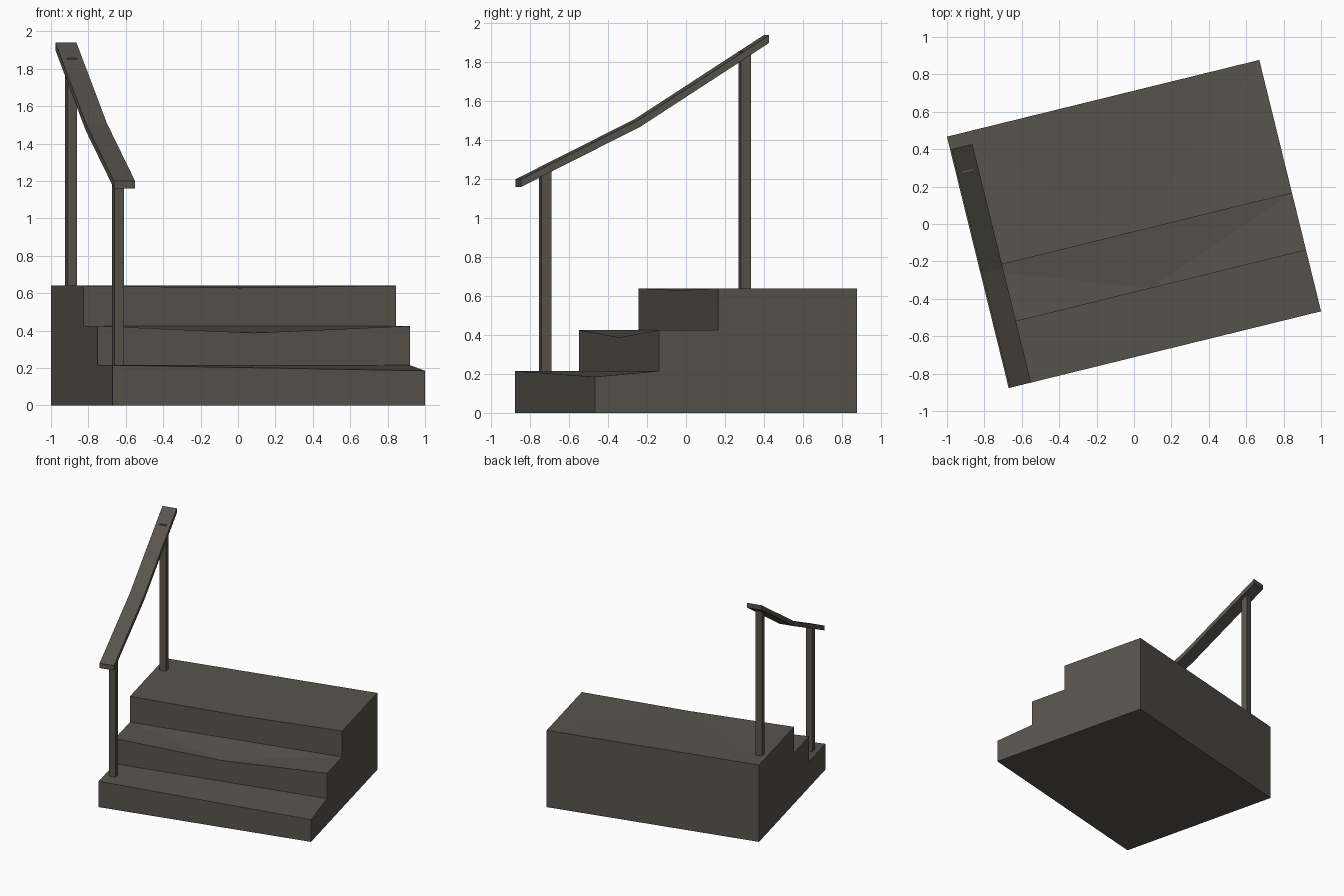
import bpy, bmesh, math
from mathutils import Matrix

if "Cube" in bpy.data.objects:
    bpy.data.objects.remove(bpy.data.objects["Cube"])

TURN = Matrix.Rotation(math.radians(13.8), 4, 'Z')

mat = bpy.data.materials.new("dark weathered stone")
mat.diffuse_color = (0.098, 0.089, 0.073, 1)
mat.use_nodes = True
mat.node_tree.nodes["Principled BSDF"].inputs["Base Color"].default_value = mat.diffuse_color


def finish(name, bm):
    bmesh.ops.recalc_face_normals(bm, faces=bm.faces)
    bm.transform(TURN)
    me = bpy.data.meshes.new(name)
    bm.to_mesh(me)
    bm.free()
    me.materials.append(mat)
    ob = bpy.data.objects.new(name, me)
    bpy.context.collection.objects.link(ob)
    return ob


def extrude_profile(bm, pts, x0, x1):
    """Side profile (y, z) swept across x; returns both vertex rows."""
    a = [bm.verts.new((x0, y, z)) for y, z in pts]
    b = [bm.verts.new((x1, y, z)) for y, z in pts]
    bm.faces.new(a)
    bm.faces.new(b)
    return a, b


# Stair block: stepped profile with worn step edges
W, Y0, Y1, Y2, Y3 = 0.86, -0.692, -0.355, -0.041, 0.692
profile = [(Y0, 0), (Y0, 0.215), (Y1, 0.215), (Y1, 0.425),
           (Y2, 0.425), (Y2, 0.64), (Y3, 0.64), (Y3, 0)]
bm = bmesh.new()
L, R = extrude_profile(bm, profile, -W, W)
R[1].co.z = 0.185                       # chipped lowest corner
worn = {3: 0.388, 5: 0.629}             # sagging middle of upper edges
mid = {i: bm.verts.new((0, profile[i][0], z)) for i, z in worn.items()}
n = len(profile)
for i in range(n):
    j = (i + 1) % n
    if j in mid:                        # riser below a worn edge
        bm.faces.new((L[i], R[i], R[j], mid[j], L[j]))
    elif i in mid:                      # tread behind a worn edge
        m = mid[i]
        bm.faces.new((L[i], m, L[j]))
        bm.faces.new((m, R[j], L[j]))
        bm.faces.new((m, R[i], R[j]))
    else:
        bm.faces.new((L[i], R[i], R[j], L[j]))
finish("stair_block", bm)

# Handrail: bent plank with vertical ends
RX, T = -0.795, 0.04
path = [(-0.692, 1.20), (-0.063, 1.508), (0.621, 1.94)]
bm = bmesh.new()
outline = path + [(y, z - T) for y, z in reversed(path)]
L, R = extrude_profile(bm, outline, RX - 0.058, RX + 0.058)
for i in range(len(outline)):
    j = (i + 1) % len(outline)
    bm.faces.new((L[i], R[i], R[j], L[j]))
finish("handrail", bm)

# Posts: square uprights standing on the steps
for name, y, z0, z1 in (("front_post", -0.55, 0.21, 1.245),
                        ("back_post", 0.505, 0.635, 1.858)):
    bm = bmesh.new()
    bmesh.ops.create_cube(bm, size=1, matrix=Matrix.Translation((RX, y, (z0 + z1) / 2))
                          @ Matrix.Diagonal((0.053, 0.053, z1 - z0, 1)))
    finish(name, bm)
